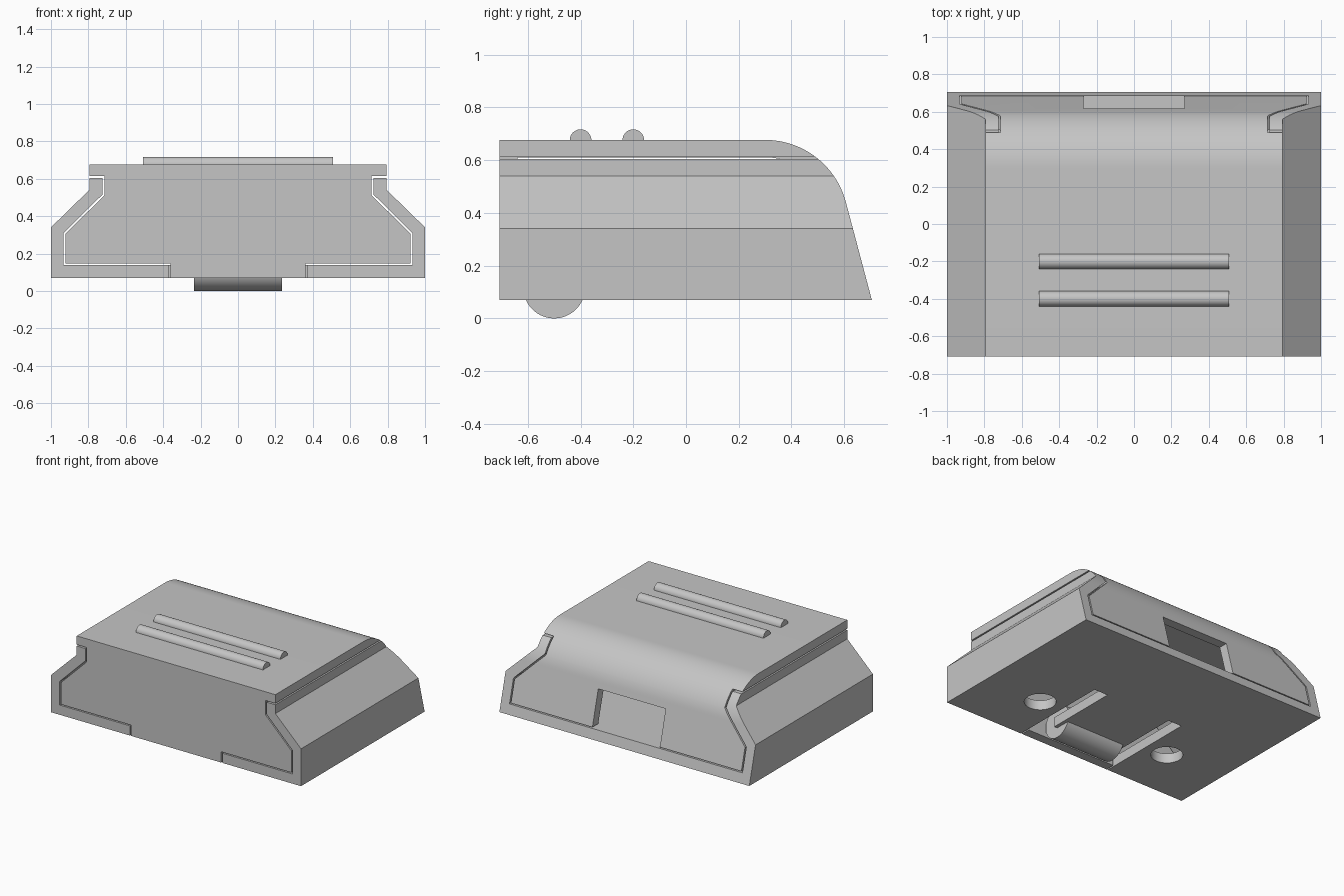
import bpy
import bmesh
from math import sin, cos, pi, radians

cube = bpy.data.objects.get("Cube")
if cube:
    bpy.data.objects.remove(cube, do_unlink=True)

grey = bpy.data.materials.new("light grey plastic")
grey.use_nodes = True
colour = (0.56, 0.56, 0.56, 1)
grey.diffuse_color = colour
grey.node_tree.nodes["Principled BSDF"].inputs["Base Color"].default_value = colour


def prism(name, axis, profile, lo, hi):
    """Extrude a closed 2D profile along one axis."""
    place = {"x": lambda a, b, t: (t, a, b),
             "y": lambda a, b, t: (a, t, b),
             "z": lambda a, b, t: (a, b, t)}[axis]
    bm = bmesh.new()
    ends = [[bm.verts.new(place(a, b, t)) for a, b in profile] for t in (lo, hi)]
    for ring in ends:
        bm.faces.new(ring)
    n = len(profile)
    for i in range(n):
        j = (i + 1) % n
        bm.faces.new((ends[0][i], ends[0][j], ends[1][j], ends[1][i]))
    bmesh.ops.recalc_face_normals(bm, faces=bm.faces)
    mesh = bpy.data.meshes.new(name)
    bm.to_mesh(mesh)
    bm.free()
    mesh.materials.append(grey)
    obj = bpy.data.objects.new(name, mesh)
    bpy.context.collection.objects.link(obj)
    return obj


def box(name, x, y, z):
    return prism(name, "z", [(x[0], y[0]), (x[1], y[0]), (x[1], y[1]), (x[0], y[1])], *z)


def mirrored(half):
    return half + [(-a, b) for a, b in reversed(half)]


def circle(a, b, r, n=48):
    return [(a + r * cos(2 * pi * i / n), b + r * sin(2 * pi * i / n)) for i in range(n)]


def combine(obj, cutter, operation="DIFFERENCE"):
    """Apply a boolean and discard the cutter."""
    bpy.context.view_layer.objects.active = obj
    mod = obj.modifiers.new("cut", "BOOLEAN")
    mod.operation = operation
    mod.solver = "EXACT"
    mod.object = cutter
    bpy.ops.object.modifier_apply(modifier=mod.name)
    bpy.data.objects.remove(cutter, do_unlink=True)


def smooth(obj):
    bpy.ops.object.select_all(action="DESELECT")
    obj.select_set(True)
    bpy.context.view_layer.objects.active = obj
    bpy.ops.object.shade_smooth_by_angle(angle=radians(20))


def side_profile(front, radius, foot):
    """Flat top rolling over a round shoulder into a sloping back."""
    sweep = radians(75.4)
    arc = [(0.3 + radius * sin(sweep * i / 24), 0.36 + radius * cos(sweep * i / 24))
           for i in range(25)]
    return [(front, -0.1), (front, 0.36 + radius)] + arc + [(foot, -0.1)]


def trim(obj):
    combine(obj, prism("trim", "x", side_profile(-0.708, 0.317, 0.75), -1.1, 1.1), "INTERSECT")


# Base: channel with overhanging sides, clip slots and two round holes
base = prism("base", "y", mirrored([
    (1, 0.07), (1, 0.34), (0.795, 0.54), (0.795, 0.604),
    (0.725, 0.604), (0.725, 0.515), (0.932, 0.31), (0.932, 0.14)]), -1, 1)
trim(base)
slot = mirrored([(0.37, -1), (0.37, 0.04), (0.26, 0.04), (0.26, -0.5)])
combine(base, prism("slot", "z", slot, 0, 0.3))
for side in (-1, 1):
    combine(base, prism("hole", "z", circle(side * 0.54, -0.31, 0.105), 0, 0.3))
smooth(base)

# Cover: hollow sliding lid with front plate, rounded back and a rear opening
cover = prism("sliding_cover", "y", mirrored([
    (0.36, 0.07), (0.36, 0.148), (0.922, 0.148), (0.922, 0.306),
    (0.715, 0.511), (0.715, 0.614), (0.795, 0.614), (0.795, 0.8)]), -1, 1)
trim(cover)
combine(cover, prism("cavity", "x", side_profile(-0.64, 0.251, 0.685), -1.1, 1.1))
combine(cover, box("rear_clearance", (-0.5, 0.5), (0, 1), (0, 0.148)))
combine(cover, box("rear_opening", (-0.27, 0.27), (0.4, 1), (0, 0.4)))
smooth(cover)

# Rounded clip end under the base
smooth(prism("clip_roll", "x", circle(-0.5, 0.117, 0.117, 64), -0.235, 0.235))

# Grip ribs on top
for label, y in (("front", -0.4), ("rear", -0.2)):
    smooth(prism(label + "_grip_rib", "x", circle(y, 0.676, 0.041), -0.508, 0.508))
